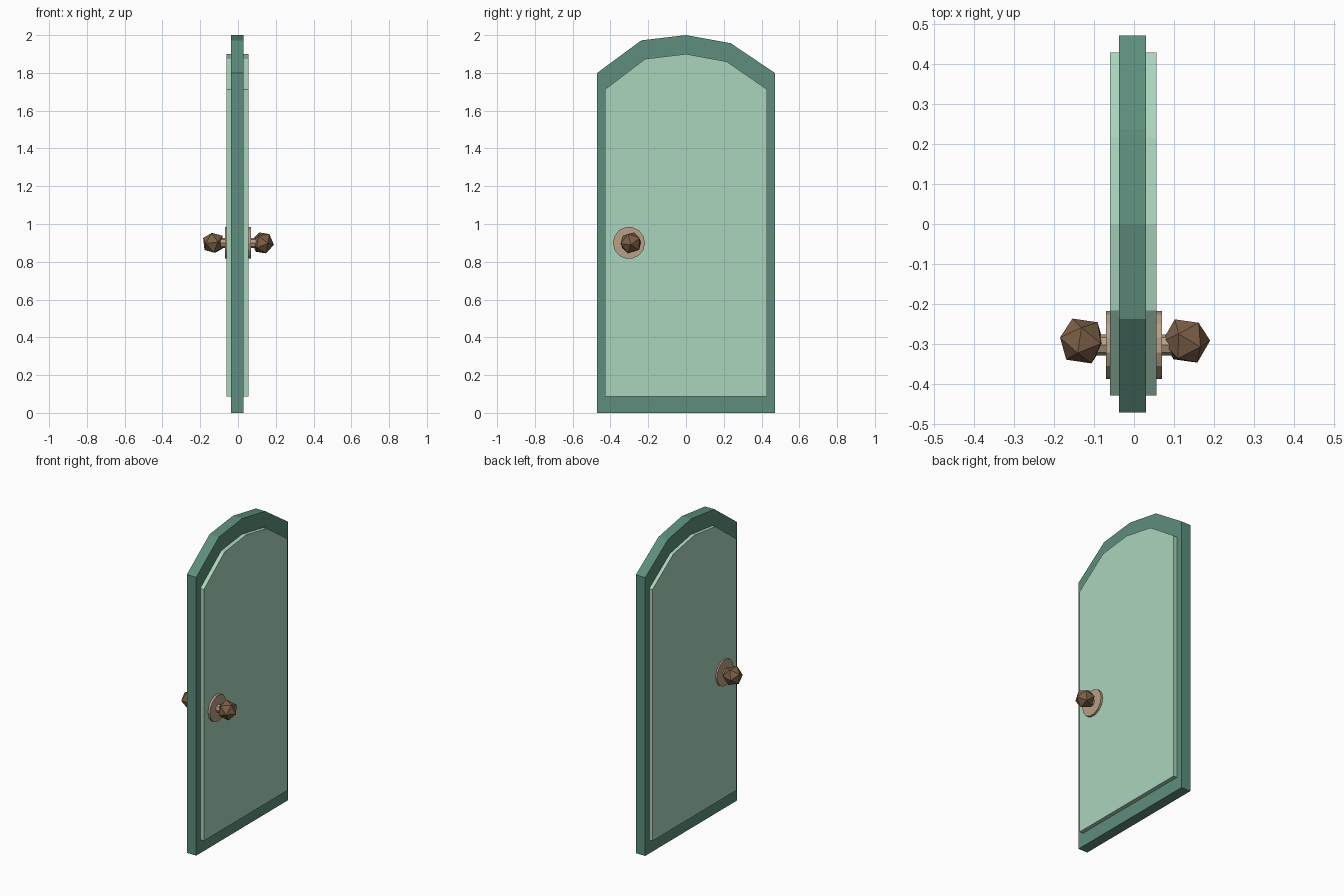
import bpy, bmesh
from math import radians
from mathutils import Matrix, Euler

if "Cube" in bpy.data.objects:
    bpy.data.objects.remove(bpy.data.objects["Cube"])


def material(name, color):
    m = bpy.data.materials.new(name)
    m.diffuse_color = (*color, 1)
    m.use_nodes = True
    m.node_tree.nodes["Principled BSDF"].inputs["Base Color"].default_value = m.diffuse_color
    return m


def add_object(name, bm, mat):
    bmesh.ops.recalc_face_normals(bm, faces=bm.faces)
    me = bpy.data.meshes.new(name)
    bm.to_mesh(me)
    bm.free()
    me.materials.append(mat)
    ob = bpy.data.objects.new(name, me)
    bpy.context.collection.objects.link(ob)
    return ob


def slab(name, outline, x0, x1, mat):
    """Extrude a (y, z) outline from x0 to x1."""
    bm = bmesh.new()
    face = bm.faces.new([bm.verts.new((x0, y, z)) for y, z in outline])
    ext = bmesh.ops.extrude_face_region(bm, geom=[face])
    verts = [v for v in ext["geom"] if isinstance(v, bmesh.types.BMVert)]
    bmesh.ops.translate(bm, verts=verts, vec=(x1 - x0, 0, 0))
    return add_object(name, bm, mat)


def disc(name, radius, x0, x1, sides, mat):
    """Cylinder along x at the handle position."""
    bm = bmesh.new()
    place = Matrix.Translation(((x0 + x1) / 2, KY, KZ)) @ Matrix.Rotation(radians(90), 4, 'Y')
    bmesh.ops.create_cone(bm, cap_ends=True, segments=sides, radius1=radius,
                          radius2=radius, depth=abs(x1 - x0), matrix=place)
    return add_object(name, bm, mat)


KY, KZ = -0.302, 0.90
green = material("dark_green", (0.11, 0.27, 0.20))
mint = material("mint", (0.40, 0.66, 0.51))
tan = material("tan", (0.48, 0.35, 0.24))
brown = material("brown", (0.20, 0.115, 0.06))

# Door body with a slightly uneven faceted arch
slab("door_frame", [(-0.47, 0), (0.47, 0), (0.47, 1.80), (0.237, 1.957),
                    (0, 2.0), (-0.237, 1.972), (-0.47, 1.80)], -0.037, 0.03, green)

# Raised panel standing proud on both faces
slab("door_panel", [(-0.428, 0.087), (0.428, 0.087), (0.428, 1.713), (0.216, 1.86),
                    (0, 1.90), (-0.216, 1.874), (-0.428, 1.713)], -0.06, 0.056, mint)

# Handle on each face: backplate, stem and faceted knob
for side, s, turn in (("right", 1, (20, 35, 10)), ("left", -1, (50, 15, 70))):
    disc("backplate_" + side, 0.085, s * 0.04, s * 0.07, 14, tan)
    disc("knob_stem_" + side, 0.026, s * 0.06, s * 0.10, 8, tan)
    bm = bmesh.new()
    place = (Matrix.Translation((s * 0.13, -0.292, KZ))
             @ Euler([radians(a) for a in turn]).to_matrix().to_4x4())
    bmesh.ops.create_icosphere(bm, subdivisions=1, radius=0.061, matrix=place)
    add_object("knob_" + side, bm, brown)
